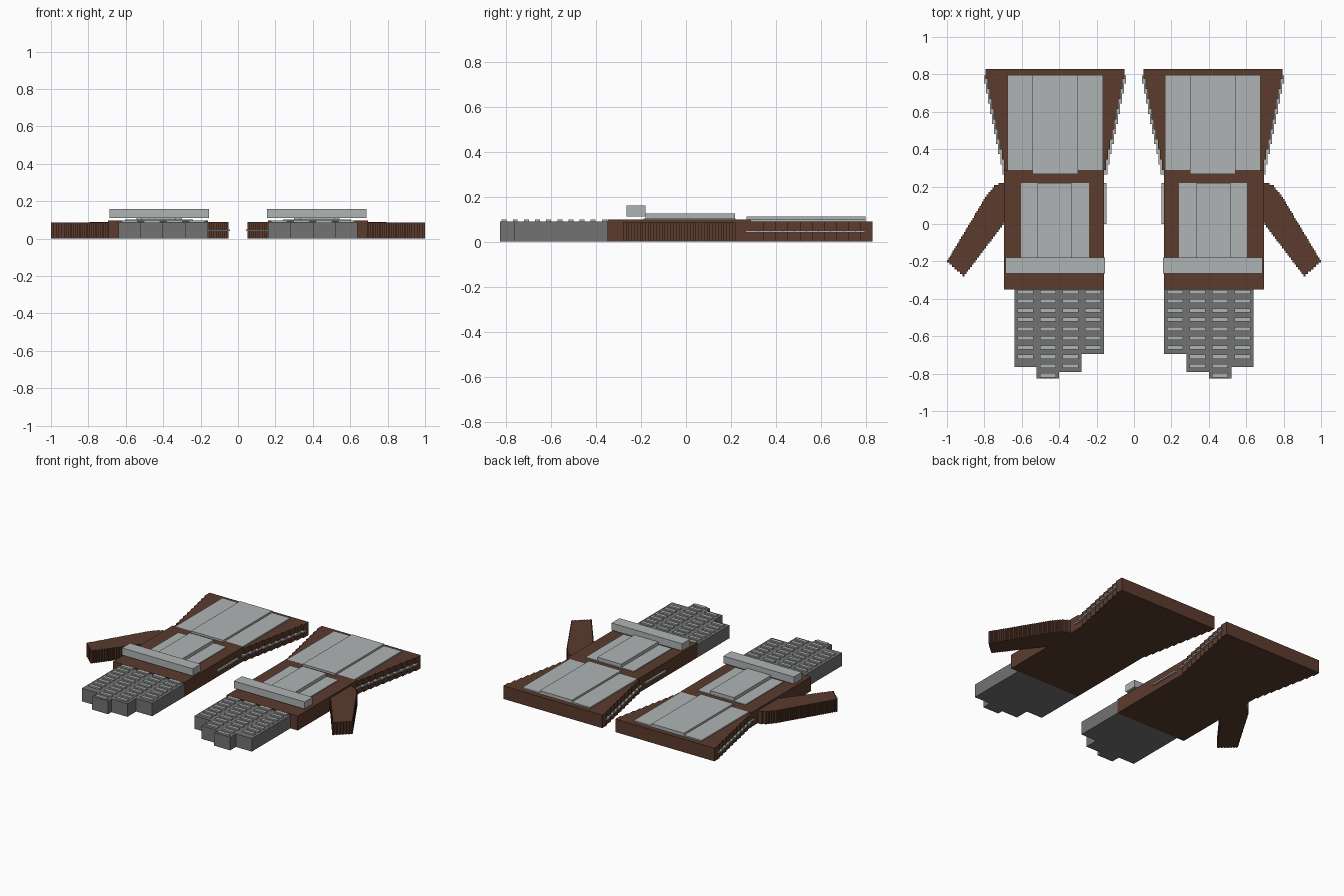
import bpy, bmesh

if "Cube" in bpy.data.objects:
    bpy.data.objects.remove(bpy.data.objects["Cube"])


def material(name, rgb):
    m = bpy.data.materials.new(name)
    m.use_nodes = True
    m.diffuse_color = (*rgb, 1)
    m.node_tree.nodes["Principled BSDF"].inputs["Base Color"].default_value = (*rgb, 1)
    return m


LEATHER = material("brown leather", (0.105, 0.044, 0.027))
STEEL = material("light steel", (0.43, 0.456, 0.456))
MAIL = material("dark grey mail", (0.17, 0.17, 0.17))


def finish(name, bm, mat):
    """Make the object and mirror it to the other glove."""
    bmesh.ops.recalc_face_normals(bm, faces=bm.faces)
    mesh = bpy.data.meshes.new(name)
    bm.to_mesh(mesh)
    bm.free()
    mesh.materials.append(mat)
    ob = bpy.data.objects.new(name, mesh)
    bpy.context.collection.objects.link(ob)
    ob.modifiers.new("Mirror", "MIRROR").use_mirror_merge = False


def boxes(name, mat, items):
    """Each item is (x0, x1, y0, y1, z0, z1)."""
    bm = bmesh.new()
    for x0, x1, y0, y1, z0, z1 in items:
        for v in bmesh.ops.create_cube(bm, size=1)["verts"]:
            v.co = (x1 if v.co.x > 0 else x0, y1 if v.co.y > 0 else y0, z1 if v.co.z > 0 else z0)
    finish(name, bm, mat)


def stepped_prism(name, mat, rows, z1):
    """Extrude a stair-edged outline; each row is (x0, x1, y0, y1)."""
    outline = []
    for x0, x1, y0, y1 in rows:
        outline += [(x1, y0), (x1, y1)]
    for x0, x1, y0, y1 in reversed(rows):
        outline += [(x0, y1), (x0, y0)]
    bm = bmesh.new()
    base = bm.faces.new([bm.verts.new((x, y, 0)) for x, y in outline])
    top = bmesh.ops.extrude_face_region(bm, geom=[base])["geom"]
    for v in top:
        if isinstance(v, bmesh.types.BMVert):
            v.co.z = z1
    bmesh.ops.triangulate(bm, faces=[f for f in bm.faces if len(f.verts) > 4])
    finish(name, bm, mat)


def along(path, y):
    """x on a polyline of (x, y) points with rising y."""
    for (xa, ya), (xb, yb) in zip(path, path[1:]):
        if y <= yb:
            return xa + (xb - xa) * (y - ya) / (yb - ya)
    return path[-1][0]


# Palm and flared cuff
boxes("palm", LEATHER, [(0.16, 0.695, -0.35, 0.29, 0, 0.098)])
STEPS = 10
cuff, trim = [], []
for i in range(STEPS):
    y0, y1 = (0.29 + 0.54 * k / STEPS for k in (i, i + 1))
    out = 0.011 * (i + 1)
    x0, x1 = 0.16 - out, 0.685 + out
    cuff.append((x0, x1, y0, y1))
    ya, yb = y0 - 0.025, min(y1 - 0.02, 0.795)
    trim.append((x0 - 0.008, x0 + 0.03, ya, yb, 0.04, 0.05))
    trim.append((x1 - 0.03, x1 + 0.008, ya, yb, 0.04, 0.05))
stepped_prism("cuff", LEATHER, cuff, 0.089)

# Thin metal strips let into the cuff edges and the inner palm edge
trim.append((0.148, 0.18, 0.0, 0.22, 0.04, 0.05))
boxes("edge_strips", STEEL, trim)

# Thumb with finely stepped sides
outer = [(0.91, -0.28), (1.0, -0.2), (0.79, 0.15), (0.74, 0.21), (0.70, 0.22)]
inner = [(0.91, -0.28), (0.69, 0.01), (0.69, 0.22)]
COUNT = 40
thumb = []
for i in range(COUNT):
    y0, y1 = (-0.28 + 0.5 * k / COUNT for k in (i, i + 1))
    mid = (y0 + y1) / 2
    thumb.append((along(inner, mid), along(outer, mid), y0, y1))
stepped_prism("thumb", LEATHER, thumb, 0.086)

# Fingers with rows of small raised scales
fingers, scales = [], []
for i, tip in enumerate((-0.695, -0.79, -0.827, -0.765)):
    x = 0.16 + 0.12 * i
    fingers.append((x, x + 0.12, tip, -0.35, 0, 0.089))
    for k in range(10):
        y = -0.363 - 0.0495 * k
        if y - 0.011 > tip:
            scales.append((x + 0.017, x + 0.103, y - 0.011, y + 0.011, 0.085, 0.098))
boxes("fingers", MAIL, fingers)
boxes("finger_scales", STEEL, scales)

# Armour plates and knuckle bar
boxes("cuff_plate", STEEL, [(0.165, 0.675, 0.29, 0.797, 0.085, 0.098)])
boxes("cuff_center_plate", STEEL, [(0.30, 0.543, 0.268, 0.797, 0.085, 0.111)])
boxes("hand_plate", STEEL, [(0.24, 0.603, -0.19, 0.22, 0.09, 0.103)])
boxes("hand_center_plate", STEEL, [(0.335, 0.515, -0.18, 0.218, 0.09, 0.125)])
boxes("knuckle_bar", STEEL, [(0.155, 0.687, -0.265, -0.18, 0.111, 0.16)])
